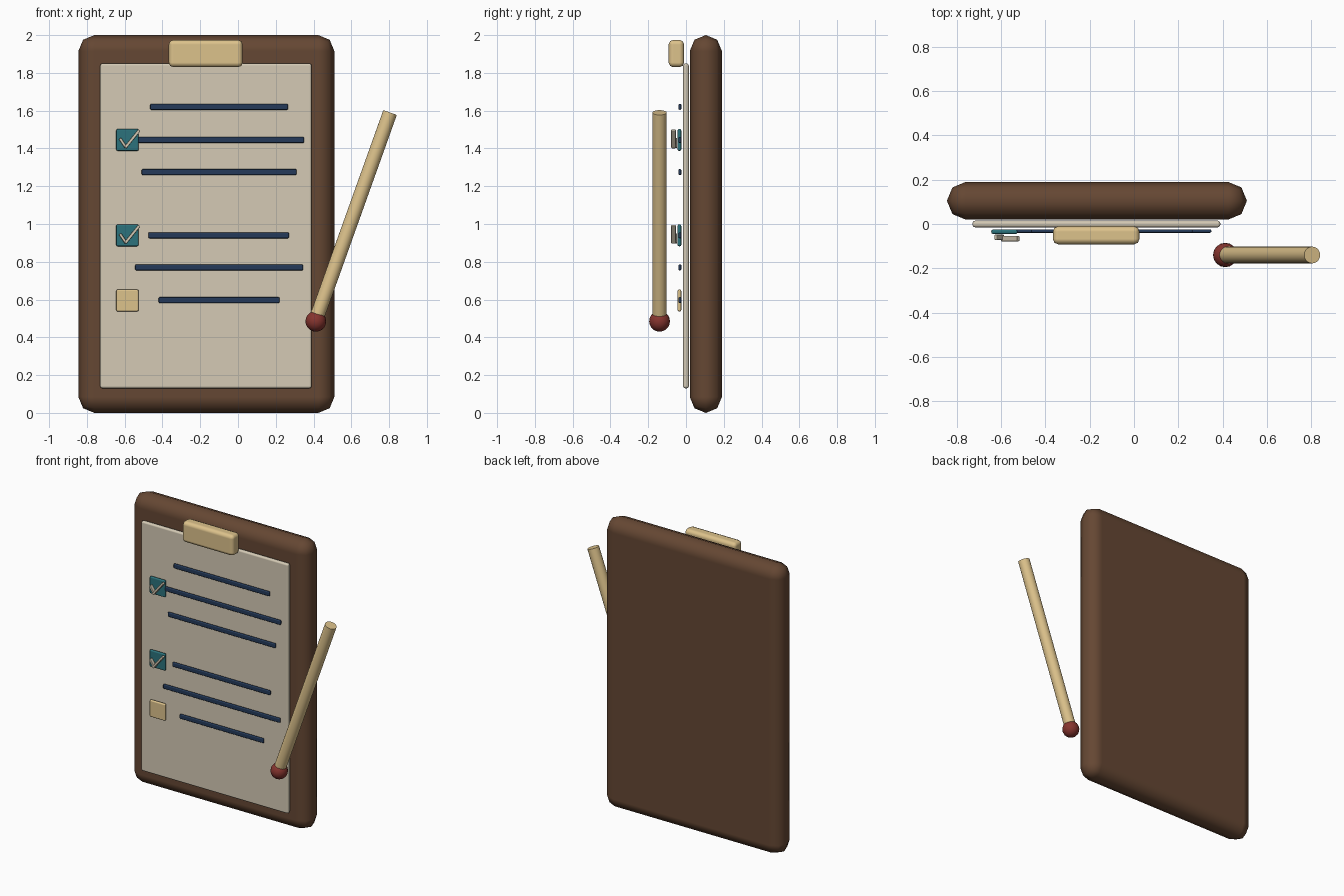
import bpy
import math
from mathutils import Vector

if "Cube" in bpy.data.objects:
    bpy.data.objects.remove(bpy.data.objects["Cube"])


def material(name, rgb):
    m = bpy.data.materials.new(name)
    m.diffuse_color = (*rgb, 1)
    m.use_nodes = True
    m.node_tree.nodes["Principled BSDF"].inputs["Base Color"].default_value = m.diffuse_color
    return m


BROWN = material("brown board", (0.13, 0.063, 0.033))
PAPER = material("cream paper", (0.66, 0.59, 0.46))
TAN = material("tan", (0.72, 0.54, 0.26))
NAVY = material("navy ink", (0.018, 0.042, 0.10))
TEAL = material("teal", (0.025, 0.17, 0.20))
RED = material("dark red", (0.24, 0.035, 0.028))


def box(name, mat, x, y, z, bevel, segments=2, angle=0):
    """Bevelled box spanning the ranges x, y, z, turned about the y axis."""
    spans = (x, y, z)
    bpy.ops.mesh.primitive_cube_add(size=1, location=[(a + b) / 2 for a, b in spans])
    ob = bpy.context.object
    ob.name = name
    ob.scale = [b - a for a, b in spans]
    bpy.ops.object.transform_apply(location=False, rotation=False, scale=True)
    ob.rotation_euler.y = angle
    ob.data.materials.append(mat)
    if bevel:
        bpy.ops.object.shade_smooth()
        mod = ob.modifiers.new("rounded edges", 'BEVEL')
        mod.width = bevel
        mod.segments = segments
        mod.harden_normals = True
    return ob


def stroke(name, mat, start, end, width, depth):
    """Thin bar between two points in the xz plane."""
    a, b = Vector(start), Vector(end)
    c, d = (a + b) / 2, b - a
    h = d.length / 2
    box(name, mat, (c.x - h, c.x + h), (c.y - depth / 2, c.y + depth / 2),
        (c.z - width / 2, c.z + width / 2), 0.004, 2, -math.atan2(d.z, d.x))


# Board, sheet and clip
box("board", BROWN, (-0.845, 0.51), (0.02, 0.19), (0, 2), 0.0845)
box("paper", PAPER, (-0.73, 0.39), (-0.015, 0.015), (0.13, 1.85), 0.012)
box("clip", TAN, (-0.367, 0.025), (-0.092, -0.01), (1.83, 1.975), 0.025)

# Written lines
lines = [(1.62, -0.465, 0.265), (1.445, -0.55, 0.35), (1.275, -0.51, 0.31),
         (0.94, -0.475, 0.27), (0.77, -0.545, 0.345), (0.597, -0.42, 0.22)]
for i, (z, x0, x1) in enumerate(lines):
    box(f"text_line_{i + 1}", NAVY, (x0, x1), (-0.04, -0.024),
        (z - 0.016, z + 0.016), 0.007)

# Checkboxes, the first two ticked
for i, (z, ticked) in enumerate([(1.445, True), (0.94, True), (0.595, False)]):
    box(f"checkbox_{i + 1}", TEAL if ticked else TAN, (-0.645, -0.526),
        (-0.045, -0.025), (z - 0.058, z + 0.058), 0.008)
    if ticked:
        stroke(f"tick_short_{i + 1}", PAPER, (-0.625, -0.06, z + 0.008),
               (-0.592, -0.06, z - 0.041), 0.015, 0.025)
        stroke(f"tick_long_{i + 1}", PAPER, (-0.597, -0.066, z - 0.041),
               (-0.522, -0.066, z + 0.052), 0.015, 0.025)

# Pencil shaft and round tip
low, high = Vector((0.415, -0.14, 0.50)), Vector((0.805, -0.14, 1.59))
axis = high - low
bpy.ops.mesh.primitive_cylinder_add(vertices=20, radius=0.038, depth=axis.length,
                                    location=(low + high) / 2,
                                    rotation=(0, math.atan2(axis.x, axis.z), 0))
shaft = bpy.context.object
shaft.name = "pencil_shaft"
shaft.data.materials.append(TAN)
bpy.ops.object.shade_smooth_by_angle(angle=math.radians(40))

bpy.ops.mesh.primitive_uv_sphere_add(segments=16, ring_count=10, radius=0.055,
                                     location=(0.412, -0.14, 0.485))
tip = bpy.context.object
tip.name = "pencil_tip"
tip.data.materials.append(RED)
bpy.ops.object.shade_smooth()
